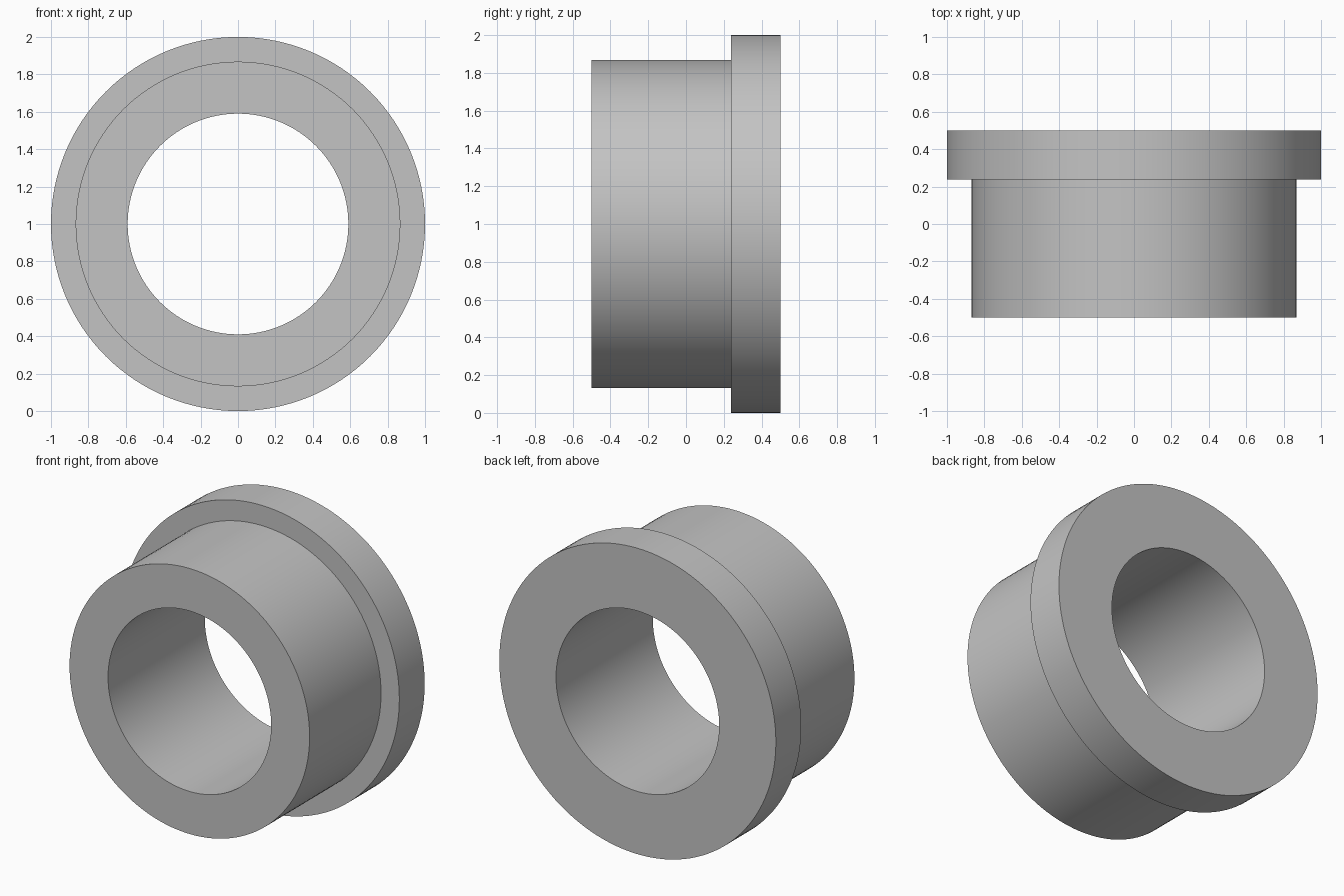
import bpy, bmesh, math
from mathutils import Vector

cube = bpy.data.objects.get("Cube")
if cube:
    bpy.data.objects.remove(cube, do_unlink=True)

SEGMENTS = 128
BORE, BODY, FLANGE = 0.59, 0.868, 1.0
FRONT, STEP, BACK = -0.5, 0.238, 0.5

# Plain grey material
grey = bpy.data.materials.new("plain grey")
grey.use_nodes = True
colour = (0.55, 0.55, 0.55, 1.0)
grey.diffuse_color = colour
grey.node_tree.nodes["Principled BSDF"].inputs["Base Color"].default_value = colour

# Closed cross-section as (radius, y), turned around the y axis
profile = [(BORE, FRONT), (BODY, FRONT), (BODY, STEP),
           (FLANGE, STEP), (FLANGE, BACK), (BORE, BACK)]
bm = bmesh.new()
rings = []
for i in range(SEGMENTS):
    a = math.tau * i / SEGMENTS
    rings.append([bm.verts.new(Vector((r * math.cos(a), y, 1 + r * math.sin(a))))
                  for r, y in profile])
for i, ring in enumerate(rings):
    following = rings[(i + 1) % SEGMENTS]
    for j in range(len(profile)):
        k = (j + 1) % len(profile)
        bm.faces.new((ring[j], ring[k], following[k], following[j]))
bmesh.ops.recalc_face_normals(bm, faces=bm.faces)

# Flanged bushing
mesh = bpy.data.meshes.new("flanged_bushing")
bm.to_mesh(mesh)
bm.free()
mesh.materials.append(grey)
bushing = bpy.data.objects.new("flanged_bushing", mesh)
bpy.context.collection.objects.link(bushing)

# Smooth round walls, sharp rims
bpy.ops.object.select_all(action="DESELECT")
bushing.select_set(True)
bpy.context.view_layer.objects.active = bushing
bpy.ops.object.shade_smooth_by_angle(angle=math.radians(30))
